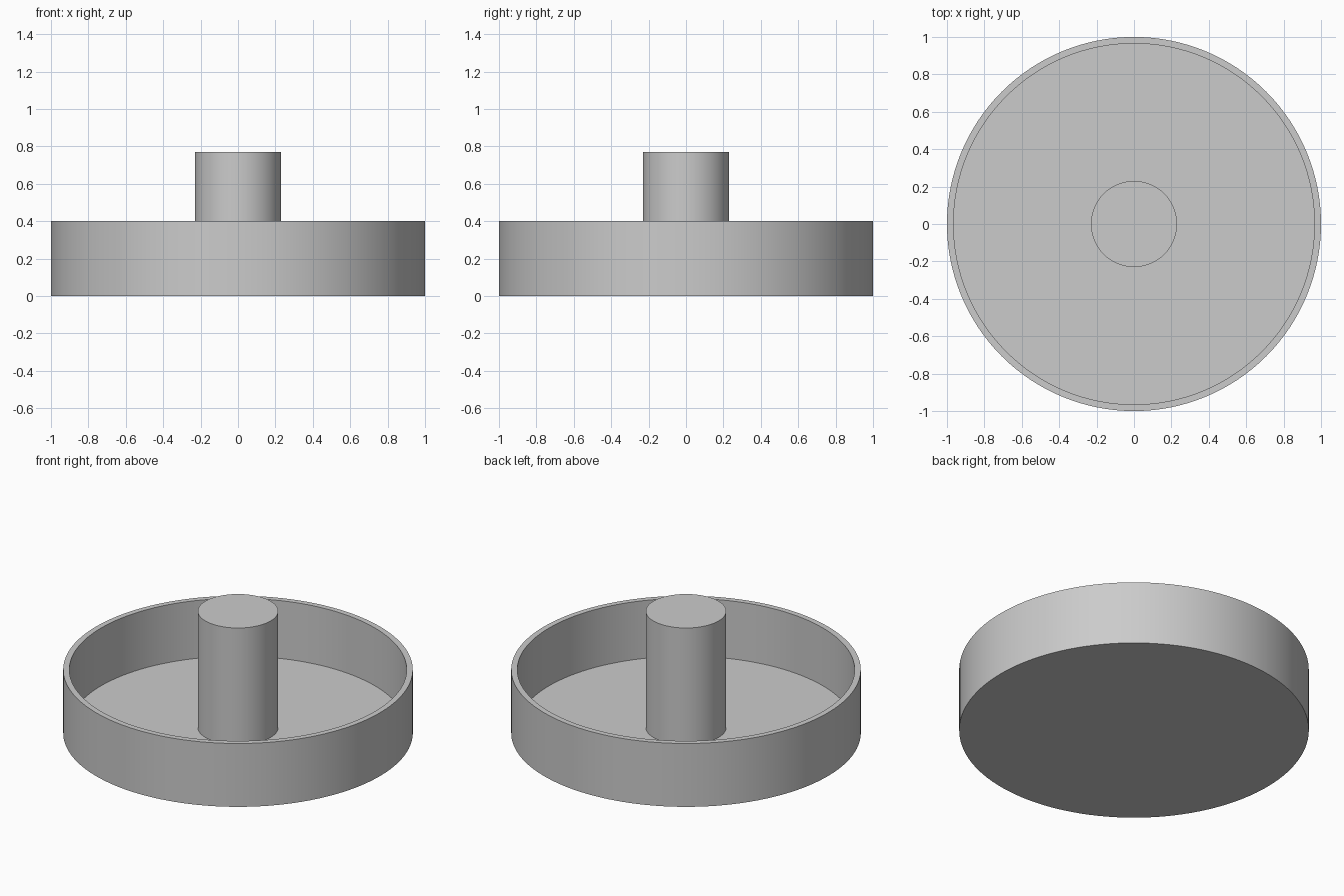
import bpy
import bmesh
import math

cube = bpy.data.objects.get("Cube")
if cube:
    bpy.data.objects.remove(cube, do_unlink=True)

grey = bpy.data.materials.new("plain_grey")
grey.use_nodes = True
colour = (0.6, 0.6, 0.6, 1)
grey.diffuse_color = colour
grey.node_tree.nodes["Principled BSDF"].inputs["Base Color"].default_value = colour

SEGMENTS = 128
RADIUS, HEIGHT, WALL = 1.0, 0.4, 0.035
POST_RADIUS, POST_TOP = 0.23, 0.77


def lathe(name, profile):
    """Spin a radius/height profile around z; ends on the axis close as flat caps."""
    bm = bmesh.new()
    rings = []
    for r, z in profile:
        rings.append([bm.verts.new((r * math.cos(a), r * math.sin(a), z))
                      for a in (math.tau * i / SEGMENTS for i in range(SEGMENTS))])
    for low, high in zip(rings, rings[1:]):
        for i in range(SEGMENTS):
            j = (i + 1) % SEGMENTS
            bm.faces.new((low[i], low[j], high[j], high[i]))
    bm.faces.new(rings[0][::-1])
    bm.faces.new(rings[-1])
    mesh = bpy.data.meshes.new(name)
    bm.to_mesh(mesh)
    bm.free()
    mesh.materials.append(grey)
    obj = bpy.data.objects.new(name, mesh)
    bpy.context.collection.objects.link(obj)
    bpy.ops.object.select_all(action="DESELECT")
    obj.select_set(True)
    bpy.context.view_layer.objects.active = obj
    bpy.ops.object.shade_smooth_by_angle(angle=math.radians(30))
    return obj


# Open round tray with the central post rising from its floor, as one solid
inner = RADIUS - WALL
lathe("tray_with_post", [
    (RADIUS, 0), (RADIUS, HEIGHT), (inner, HEIGHT), (inner, WALL),
    (POST_RADIUS, WALL), (POST_RADIUS, POST_TOP),
])
